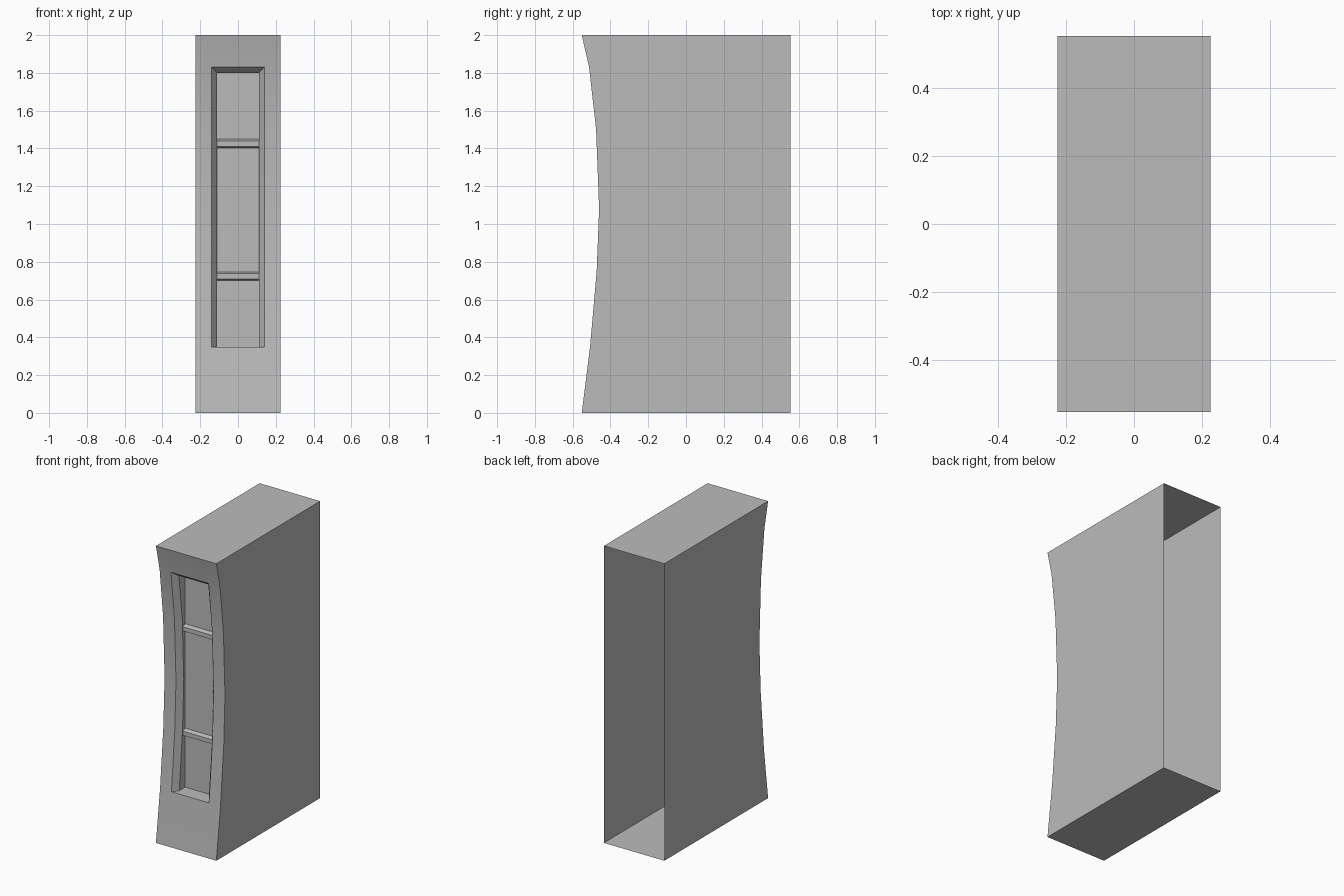
import bpy, bmesh, math

old = bpy.data.objects.get("Cube")
if old:
    bpy.data.objects.remove(old, do_unlink=True)

grey = bpy.data.materials.new("plain grey")
grey.use_nodes = True
colour = (0.5, 0.5, 0.5, 1)
grey.diffuse_color = colour
grey.node_tree.nodes["Principled BSDF"].inputs["Base Color"].default_value = colour

HALF_W, BACK, TOP = 0.225, 0.552, 2.0
OPEN_X, INNER_X, INNER_TOP = 0.14, 0.11, 1.80
SPLAY, PANE_Y = 0.04, -0.405
# Concave front profile as (y, z); the opening spans all but the end segments
CURVE = [(-0.552, 0), (-0.508, 0.35), (-0.473, 0.75), (-0.46, 1.08),
         (-0.476, 1.5), (-0.513, 1.83), (-0.552, TOP)]
HOLE = CURVE[1:-1]


def make_object(name, polygons, smooth=False, fix=False):
    bm = bmesh.new()
    for poly in polygons:
        bm.faces.new([bm.verts.new(p) for p in poly])
    bmesh.ops.remove_doubles(bm, verts=bm.verts, dist=0.0001)
    if fix:
        bmesh.ops.recalc_face_normals(bm, faces=bm.faces)
    mesh = bpy.data.meshes.new(name)
    bm.to_mesh(mesh)
    bm.free()
    mesh.materials.append(grey)
    ob = bpy.data.objects.new(name, mesh)
    bpy.context.collection.objects.link(ob)
    if smooth:
        bpy.ops.object.select_all(action='DESELECT')
        ob.select_set(True)
        bpy.context.view_layer.objects.active = ob
        bpy.ops.object.shade_smooth_by_angle(angle=math.radians(30))
    return ob


def strips(left, right):
    """Quads between two matching rows of points."""
    return [(left[i], right[i], right[i + 1], left[i + 1])
            for i in range(len(left) - 1)]


def column(x, profile):
    return [(x, y, z) for y, z in profile]


# Outer casing: two sides, floor and top, open at the back
y0 = CURVE[0][0]
outline = CURVE + [(BACK, TOP), (BACK, 0)]
casing = [column(HALF_W, outline)[::-1], column(-HALF_W, outline)]
for z in (0, TOP):
    quad = [(-HALF_W, y0, z), (HALF_W, y0, z), (HALF_W, BACK, z), (-HALF_W, BACK, z)]
    casing.append(quad if z else quad[::-1])
make_object("casing", casing)

# Curved front with a tall opening
front = strips(column(-HALF_W, CURVE), column(-OPEN_X, CURVE))
front += strips(column(OPEN_X, CURVE), column(HALF_W, CURVE))
for ends in (CURVE[:2], CURVE[-2:]):
    front += strips(column(-OPEN_X, ends), column(OPEN_X, ends))
make_object("curved_front", front, smooth=True)

# Splayed reveal, straight inner walls and flat back pane of the recess
inner = [(y + SPLAY, min(z, INNER_TOP)) for y, z in HOLE]
pane = [(PANE_Y, z) for y, z in inner]
rings = [(OPEN_X, HOLE), (INNER_X, inner), (INNER_X, pane)]
for name, (xa, a), (xb, b) in (("splayed_reveal", rings[0], rings[1]),
                               ("inner_walls", rings[1], rings[2])):
    faces = strips(column(-xa, a), column(-xb, b))
    faces += strips(column(xb, b), column(xa, a))
    for end, step in ((0, 1), (-1, -1)):
        quad = [(-xa, *a[end]), (xa, *a[end]), (xb, *b[end]), (-xb, *b[end])]
        faces.append(quad[::step])
    make_object(name, faces, smooth=True)
make_object("back_pane", strips(column(-INNER_X, pane), column(INNER_X, pane)))

# Two shallow shelves with tapered top and underside
for name, z in (("lower_shelf", 0.70), ("upper_shelf", 1.403)):
    section = [(PANE_Y, z), (-0.43, z + 0.008), (-0.43, z + 0.037), (PANE_Y, z + 0.047)]
    make_object(name, strips(column(-INNER_X, section), column(INNER_X, section)))
